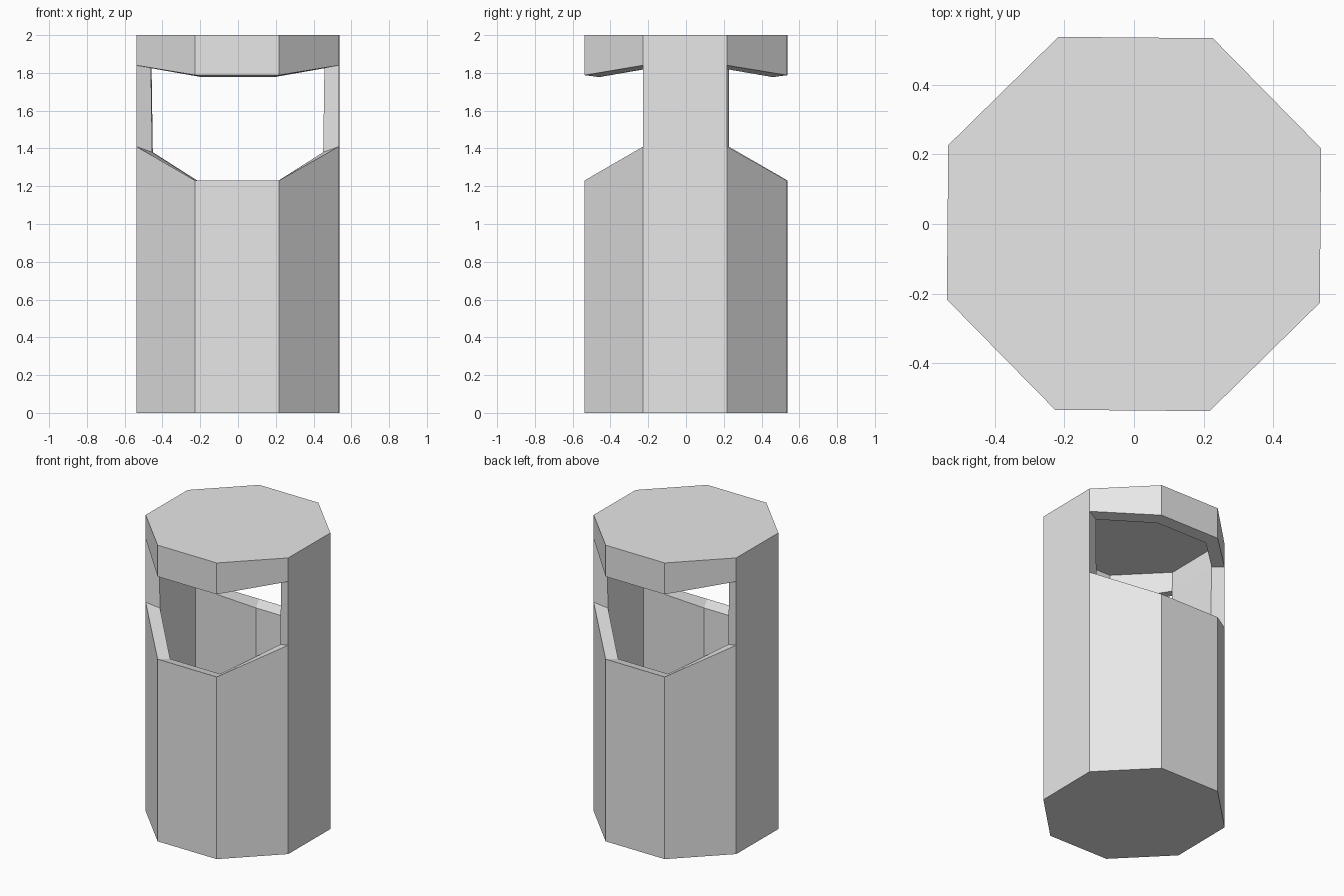
import bpy
import bmesh
from math import cos, sin, radians

cube = bpy.data.objects.get("Cube")
if cube:
    bpy.data.objects.remove(cube, do_unlink=True)

grey = bpy.data.materials.new("plain_grey")
grey.use_nodes = True
colour = (0.8, 0.8, 0.8, 1)
grey.diffuse_color = colour
grey.node_tree.nodes["Principled BSDF"].inputs["Base Color"].default_value = colour

SIDES = 8
POSTS = (3, 7)                       # wall faces that run full height
WINDOWS = [k for k in range(SIDES) if k not in POSTS]


def ring(radius, post_z, window_z):
    """Octagon whose post corners and window corners sit at two heights."""
    points = []
    for k in range(SIDES):
        a = radians(22 + 45 * k)
        z = post_z if k in (0, 3, 4, 7) else window_z
        points.append((radius * cos(a), radius * sin(a), z))
    return points


# Rings from the ground up: base, sill, lintel, roof
OUTER = [ring(0.58, 0, 0), ring(0.58, 1.41, 1.23),
         ring(0.58, 1.84, 1.788), ring(0.58, 2, 2)]
INNER = [ring(0.485, 0.04, 0.04), ring(0.49, 1.38, 1.21),
         ring(0.497, 1.825, 1.778), ring(0.505, 1.962, 1.962)]


def build(name, polygons):
    bm = bmesh.new()
    for poly in polygons:
        bm.faces.new([bm.verts.new(p) for p in poly])
    bmesh.ops.remove_doubles(bm, verts=bm.verts, dist=0.0001)
    mesh = bpy.data.meshes.new(name)
    bm.to_mesh(mesh)
    bm.free()
    mesh.materials.append(grey)
    obj = bpy.data.objects.new(name, mesh)
    bpy.context.collection.objects.link(obj)
    return obj


def wall(level, k):
    """Outer and inner skin of one wall panel."""
    n = (k + 1) % SIDES
    skins = []
    for rings, step in ((OUTER, 1), (INNER, -1)):
        lo, hi = rings[level], rings[level + 1]
        skins.append([lo[k], lo[n], hi[n], hi[k]][::step])
    return skins


def rim(level, k, step):
    """Edge strip joining the skins along a window."""
    n = (k + 1) % SIDES
    o, i = OUTER[level], INNER[level]
    return [o[k], o[n], i[n], i[k]][::step]


def jamb(k, step):
    """Side of a post, between the two skins."""
    return [OUTER[1][k], OUTER[2][k], INNER[2][k], INNER[1][k]][::step]


# Hollow body with a floor and sloping sills
body = [p for k in range(SIDES) for p in wall(0, k)]
body += [rim(1, k, 1) for k in WINDOWS]
body += [OUTER[0][::-1], INNER[0]]
build("body", body)

# Two side posts
for name, k in zip(("right_post", "left_post"), POSTS):
    build(name, wall(1, k) + [jamb(k, 1), jamb((k + 1) % SIDES, -1)])

# Hollow lid
lid = [p for k in range(SIDES) for p in wall(2, k)]
lid += [rim(2, k, -1) for k in WINDOWS]
lid += [OUTER[3], INNER[3][::-1]]
build("lid", lid)
